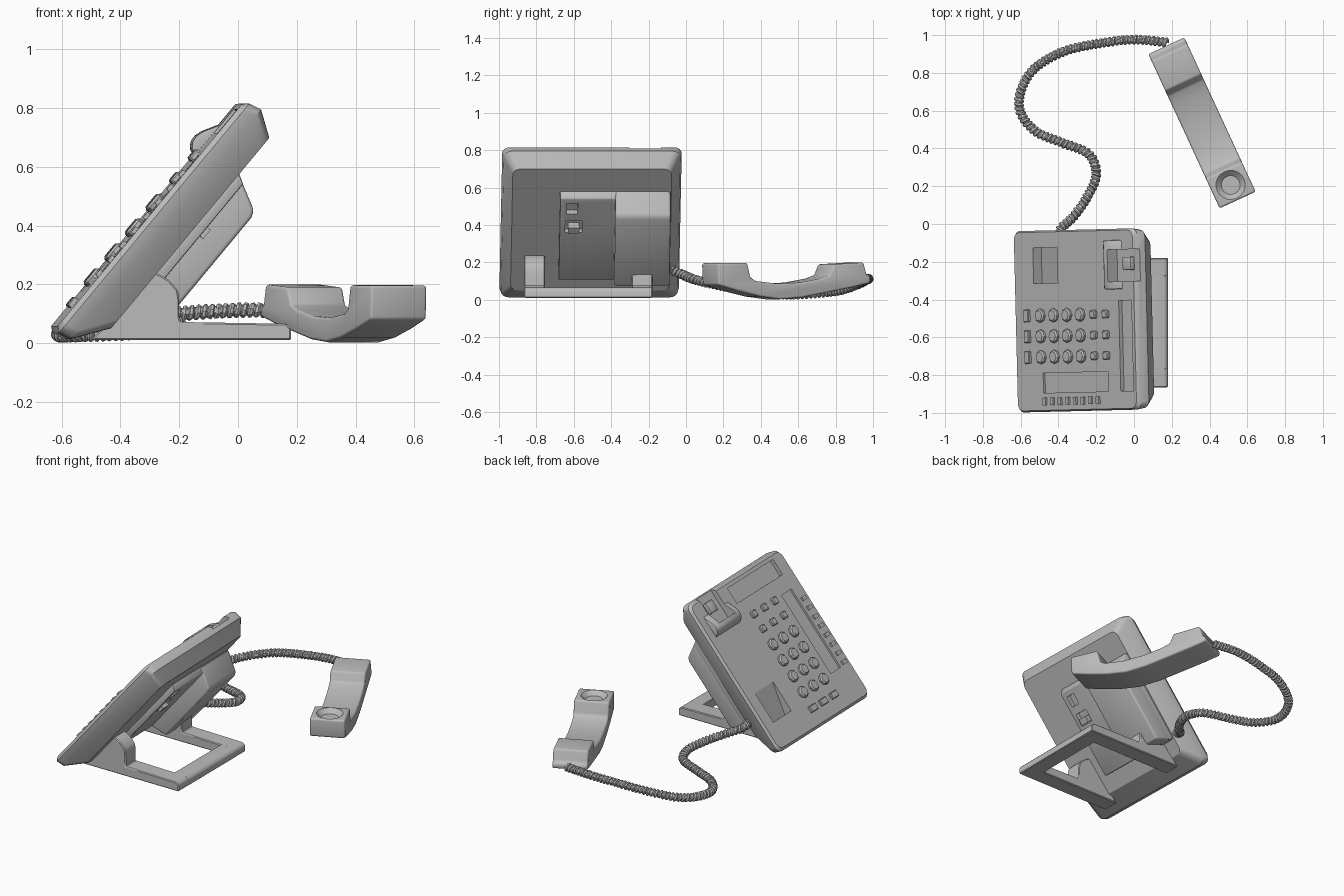
import bpy, bmesh, math
from mathutils import Matrix, Vector

cube = bpy.data.objects.get("Cube")
if cube:
    bpy.data.objects.remove(cube, do_unlink=True)

grey = bpy.data.materials.new("grey plastic")
grey.use_nodes = True
grey.diffuse_color = (0.5, 0.5, 0.5, 1)
grey.node_tree.nodes["Principled BSDF"].inputs["Base Color"].default_value = (0.5, 0.5, 0.5, 1)

parts = []
WORLD = Matrix.Identity(4)
# Tilted frame of the phone body: x up the slope, y across, z out of the keypad
TILT = (Matrix.Translation((-0.285, -0.51, 0)) @ Matrix.Rotation(math.radians(1.4), 4, 'Z')
        @ Matrix.Translation((0.285, 0, 0)) @ Matrix.Rotation(math.radians(-50.3), 4, 'Y'))
# Frame of the handset lying on the table
HAND = Matrix.Translation((0.36, 0.535, 0)) @ Matrix.Rotation(math.radians(-65.2), 4, 'Z')


def loft(name, rings, frame=WORLD):
    """Closed solid through rings of equal point count."""
    bm = bmesh.new()
    loops = [[bm.verts.new(p) for p in ring] for ring in rings]
    count = len(loops[0])
    for a, b in zip(loops, loops[1:]):
        for i in range(count):
            j = (i + 1) % count
            bm.faces.new((a[i], a[j], b[j], b[i]))
    bm.faces.new(loops[0])
    bm.faces.new(loops[-1])
    bmesh.ops.recalc_face_normals(bm, faces=bm.faces)
    mesh = bpy.data.meshes.new(name)
    bm.to_mesh(mesh)
    bm.free()
    mesh.transform(frame)
    mesh.materials.append(grey)
    obj = bpy.data.objects.new(name, mesh)
    bpy.context.collection.objects.link(obj)
    parts.append(obj)
    return obj


def prism(name, profile, y0, y1, frame=WORLD):
    return loft(name, [[(x, y, z) for x, z in profile] for y in (y0, y1)], frame)


def box(name, x0, x1, y0, y1, z0, z1, frame=TILT):
    return prism(name, [(x0, z0), (x1, z0), (x1, z1), (x0, z1)], y0, y1, frame)


def rounded(x0, x1, y0, y1, r, z, steps=4):
    ring = []
    corners = [(x1 - r, y1 - r), (x0 + r, y1 - r), (x0 + r, y0 + r), (x1 - r, y0 + r)]
    for k, (cx, cy) in enumerate(corners):
        for i in range(steps + 1):
            a = math.pi / 2 * (k + i / steps)
            ring.append((cx + r * math.cos(a), cy + r * math.sin(a), z))
    return ring


def disc(cx, cy, r, z, sides):
    return [(cx + r * math.cos(math.tau * i / sides), cy + r * math.sin(math.tau * i / sides), z)
            for i in range(sides)]


def apply(obj, mod):
    bpy.context.view_layer.objects.active = obj
    bpy.ops.object.modifier_apply(modifier=mod.name)


def bevel(obj, width, segments=2):
    mod = obj.modifiers.new("bevel", 'BEVEL')
    mod.width, mod.segments, mod.limit_method = width, segments, 'ANGLE'
    apply(obj, mod)


def cut(targets, cutter):
    for obj in targets:
        mod = obj.modifiers.new("cut", 'BOOLEAN')
        mod.operation, mod.object, mod.solver = 'DIFFERENCE', cutter, 'EXACT'
        apply(obj, mod)
    parts.remove(cutter)
    bpy.data.objects.remove(cutter, do_unlink=True)


# Body shell, tapering to the back
layers = [(-0.355, 0.628, 0.472, 0.518), (-0.37, 0.645, 0.48, 0.5),
          (-0.36, 0.655, 0.472, 0.455), (-0.243, 0.6, 0.425, 0.372)]
body = loft("phone_body", [rounded(a, b, -w, w, 0.04, n) for a, b, w, n in layers], TILT)

# Earpiece cradle and hook
cradle = prism("earpiece_cradle", [(0.39, 0.5), (0.41, 0.54), (0.43, 0.555), (0.455, 0.557),
                                   (0.48, 0.55), (0.54, 0.517), (0.54, 0.5)], 0.16, 0.42, TILT)
bevel(cradle, 0.008)
cut([body, cradle], box("notch_cutter", 0.46, 0.7, 0.2, 0.37, 0.487, 0.7))
hook = box("hook_switch", 0.53, 0.6, 0.26, 0.33, 0.48, 0.512)
bevel(hook, 0.006)

# Display, name card and mouthpiece recesses
cut([body], box("display_cutter", 0.5, 0.605, -0.38, 0.1, 0.495, 0.6))
cut([body], box("card_cutter", -0.14, 0.4, -0.38, -0.275, 0.505, 0.6))
cut([body], prism("mouth_cutter", [(-0.2, 0.46), (0.0, 0.514), (0.0, 0.6), (-0.2, 0.6)],
                  0.2, 0.39, TILT))
box("display_window", 0.515, 0.59, -0.36, 0.08, 0.49, 0.499)

# Keys: one wide key, four round keys and two small keys in each row
for row in range(3):
    v = 0.03 - 0.11 * row
    key = box(f"wide_key_{row}", -0.275, -0.235, v - 0.033, v + 0.033, 0.51, 0.534)
    bevel(key, 0.004, 1)
    for col in range(4):
        u = -0.145 + 0.11 * col
        loft(f"round_key_{row}_{col}", [disc(u, v, r, n, 8) for r, n in
             ((0.036, 0.51), (0.036, 0.53), (0.028, 0.538))], TILT)
    for col in range(2):
        u = 0.295 + 0.1 * col
        loft(f"small_key_{row}_{col}", [rounded(u - r, u + r, v - r, v + r, 0.008, n, 1)
             for r, n in ((0.022, 0.51), (0.022, 0.53), (0.017, 0.535))], TILT)
for i in range(8):
    u = -0.125 + 0.063 * i
    box(f"memory_key_{i}", u - 0.012, u + 0.012, -0.445, -0.405, 0.51, 0.53)

# Rear housing: low jack panel beside a deep box with sloped top
panel = prism("jack_panel", [(-0.14, 0.38), (-0.14, 0.335), (0.425, 0.335), (0.45, 0.38)],
              -0.17, 0.42, TILT)
bevel(panel, 0.006)
cut([panel], box("jack_cutter", 0.32, 0.39, -0.135, -0.075, 0.3, 0.365))
cut([panel], box("plug_cutter", 0.19, 0.27, -0.14, -0.05, 0.3, 0.365))
box("line_plug", 0.195, 0.235, -0.125, -0.065, 0.32, 0.37)
housing = prism("rear_housing", [(-0.15, 0.37), (-0.1, 0.235), (0.36, 0.235), (0.385, 0.245),
                                 (0.45, 0.37)], 0.125, 0.42, TILT)
bevel(housing, 0.012, 3)

# Stand: two arms with posts joined by a rear bar
arm = [(-0.5, 0.01), (-0.29, 0.24), (-0.27, 0.235), (-0.235, 0.215), (-0.205, 0.18),
       (-0.2, 0.15), (-0.2, 0.072), (0.165, 0.066), (0.18, 0.05), (0.18, 0.01)]
for side, y in (("right", -0.865), ("left", -0.29)):
    bevel(prism(f"stand_arm_{side}", arm, y, y + 0.11), 0.005, 1)
bevel(prism("stand_rear_bar", arm[-3:] + [(0.075, 0.01), (0.075, 0.067)], -0.77, -0.27), 0.004, 1)

# Handset: side profile swept across, with a dished earpiece
underside = [(-0.45, 0.09), (-0.35, 0.068), (-0.2, 0.04), (-0.05, 0.013), (0.08, 0.003),
             (0.2, 0.018), (0.33, 0.048), (0.445, 0.08)]
topside = [(0.45, 0.196), (0.275, 0.198), (0.255, 0.118), (0.22, 0.1), (0.1, 0.087),
           (-0.03, 0.092), (-0.15, 0.112), (-0.21, 0.132), (-0.235, 0.19),
           (-0.41, 0.2), (-0.43, 0.13), (-0.45, 0.122)]
handset = prism("handset", underside + topside, -0.105, 0.105, HAND)
bevel(handset, 0.014, 3)
cut([handset], loft("dish_cutter", [disc(0.362, 0, r, z, 20) for r, z in
                                    ((0.05, 0.17), (0.078, 0.197), (0.08, 0.25))], HAND))

# Coiled cord along a smooth path
knots = [Vector(p) for p in (
    (-0.4, -0.1, 0.17), (-0.39, -0.03, 0.14), (-0.32, 0.04, 0.11), (-0.25, 0.14, 0.085),
    (-0.2, 0.26, 0.06), (-0.24, 0.37, 0.045), (-0.38, 0.43, 0.035), (-0.52, 0.49, 0.03),
    (-0.6, 0.59, 0.029), (-0.6, 0.7, 0.035), (-0.53, 0.82, 0.05), (-0.38, 0.91, 0.08),
    (-0.2, 0.953, 0.1), (0.0, 0.976, 0.112), (0.18, 0.96, 0.11))]
path = []
for i in range(len(knots) - 1):
    a, b = knots[max(i - 1, 0)], knots[i]
    c, d = knots[i + 1], knots[min(i + 2, len(knots) - 1)]
    for k in range(70):
        t = k / 70
        path.append(b + (c - a) * t / 2 + (a * 2 - b * 5 + c * 4 - d) * t * t / 2
                    + (b * 3 - a - c * 3 + d) * t ** 3 / 2)
coil, turn = [], 0.0
for p, q in zip(path, path[1:]):
    ahead = (q - p).normalized()
    across = ahead.cross(Vector((0, 0, 1))).normalized()
    up = across.cross(ahead)
    coil.append(p + (across * math.cos(turn) + up * math.sin(turn)) * 0.018)
    turn += math.tau * (q - p).length / 0.023


def tube(name, points, radius):
    curve = bpy.data.curves.new(name, 'CURVE')
    curve.dimensions = '3D'
    curve.bevel_depth, curve.bevel_resolution, curve.use_fill_caps = radius, 1, True
    spline = curve.splines.new('POLY')
    spline.points.add(len(points) - 1)
    for point, co in zip(spline.points, points):
        point.co = (*co, 1)
    curve.materials.append(grey)
    obj = bpy.data.objects.new(name, curve)
    bpy.context.collection.objects.link(obj)
    bpy.ops.object.select_all(action='DESELECT')
    obj.select_set(True)
    bpy.context.view_layer.objects.active = obj
    bpy.ops.object.convert(target='MESH')
    parts.append(bpy.context.view_layer.objects.active)


tube("cord_core", path[::7], 0.019)
tube("cord_coil", coil, 0.0095)

# Smooth rounded surfaces, keeping edges crisp
bpy.ops.object.select_all(action='DESELECT')
for obj in parts:
    obj.select_set(True)
bpy.context.view_layer.objects.active = parts[0]
bpy.ops.object.shade_smooth_by_angle(angle=math.radians(32))
